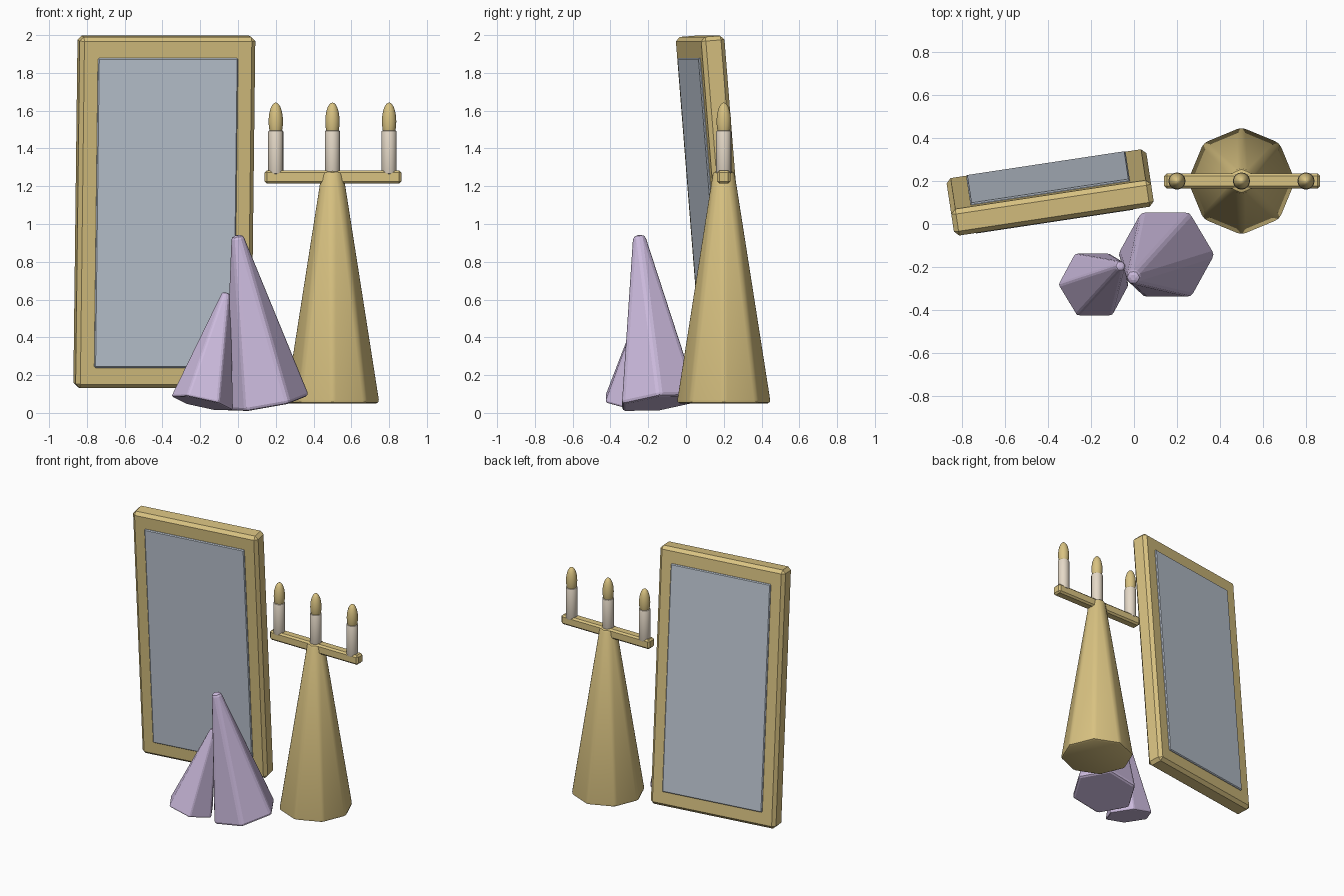
import bpy, bmesh, math
from mathutils import Matrix

cube = bpy.data.objects.get("Cube")
if cube:
    bpy.data.objects.remove(cube, do_unlink=True)


def material(name, rgb):
    m = bpy.data.materials.new(name)
    m.use_nodes = True
    m.diffuse_color = (*rgb, 1)
    m.node_tree.nodes["Principled BSDF"].inputs["Base Color"].default_value = (*rgb, 1)
    return m


gold = material("pale gold", (0.69, 0.54, 0.22))
glass = material("grey blue glass", (0.52, 0.58, 0.66))
lilac = material("lilac cloth", (0.60, 0.49, 0.72))
wax = material("cream wax", (0.78, 0.69, 0.57))


def finish(name, bm, mat, loc, rot=(0, 0, 0), bevel=0, segments=1, smooth=None):
    """Bevel the mesh, make the object and shade it."""
    if bevel:
        edges = [e for e in bm.edges if e.calc_face_angle(0) > 0.5]
        bmesh.ops.bevel(bm, geom=edges, offset=bevel, segments=segments,
                        profile=0.5, affect='EDGES', clamp_overlap=True)
    mesh = bpy.data.meshes.new(name)
    bm.to_mesh(mesh)
    bm.free()
    mesh.materials.append(mat)
    ob = bpy.data.objects.new(name, mesh)
    ob.location, ob.rotation_euler = loc, rot
    bpy.context.collection.objects.link(ob)
    if smooth:
        bpy.ops.object.select_all(action='DESELECT')
        ob.select_set(True)
        bpy.context.view_layer.objects.active = ob
        bpy.ops.object.shade_smooth_by_angle(angle=math.radians(smooth))
    return ob


def box(name, size, mat, loc, rot=(0, 0, 0), bevel=0.02):
    bm = bmesh.new()
    bmesh.ops.create_cube(bm, size=1, matrix=Matrix.Diagonal((*size, 1)))
    finish(name, bm, mat, loc, rot, bevel)


def cone(name, sides, r1, r2, height, mat, loc, rot=(0, 0, 0), bevel=0.02, smooth=None):
    """Truncated cone standing on its origin, one corner towards the back."""
    bm = bmesh.new()
    place = Matrix.Translation((0, 0, height / 2)) @ Matrix.Rotation(math.pi / 2, 4, 'Z')
    bmesh.ops.create_cone(bm, cap_ends=True, segments=sides, radius1=r1,
                          radius2=r2, depth=height, matrix=place)
    finish(name, bm, mat, loc, rot, bevel, 2, smooth)


# Standing mirror, leaning forward, with glass on both faces
mirror_loc, mirror_rot = (-0.39, 0.147, 1.064), (0.08, 0, 0.15)
box("mirror_frame", (0.94, 0.125, 1.865), gold, mirror_loc, mirror_rot, 0.022)
box("mirror_glass", (0.75, 0.145, 1.645), glass, mirror_loc, mirror_rot, 0.006)

# Candle stand: tapered post and cross arm
cone("candle_post", 8, 0.253, 0.06, 1.23, gold, (0.5, 0.2, 0.05), smooth=35)
box("candle_arm", (0.725, 0.07, 0.07), gold, (0.503, 0.2, 1.249), bevel=0.012)

# Candles with their flames
for side, x in (("right", 0.2), ("middle", 0.5), ("left", 0.8)):
    cone("candle_" + side, 16, 0.04, 0.04, 0.23, wax, (x, 0.2, 1.265),
         bevel=0.006, smooth=40)
    bm = bmesh.new()
    bmesh.ops.create_uvsphere(bm, u_segments=20, v_segments=14, radius=1,
                              matrix=Matrix.Diagonal((0.038, 0.038, 0.1, 1)))
    finish("flame_" + side, bm, gold, (x, 0.2, 1.543), smooth=60)

# Two folded cloth cones tipping towards each other
cone("large_cloth_cone", 6, 0.232, 0.036, 0.91, lilac,
     (0.153, -0.14, 0.05), (0.12, -0.175, 0))
cone("small_cloth_cone", 6, 0.17, 0.025, 0.605, lilac,
     (-0.19, -0.283, 0.05), (-0.147, 0.215, 0), bevel=0.012)
